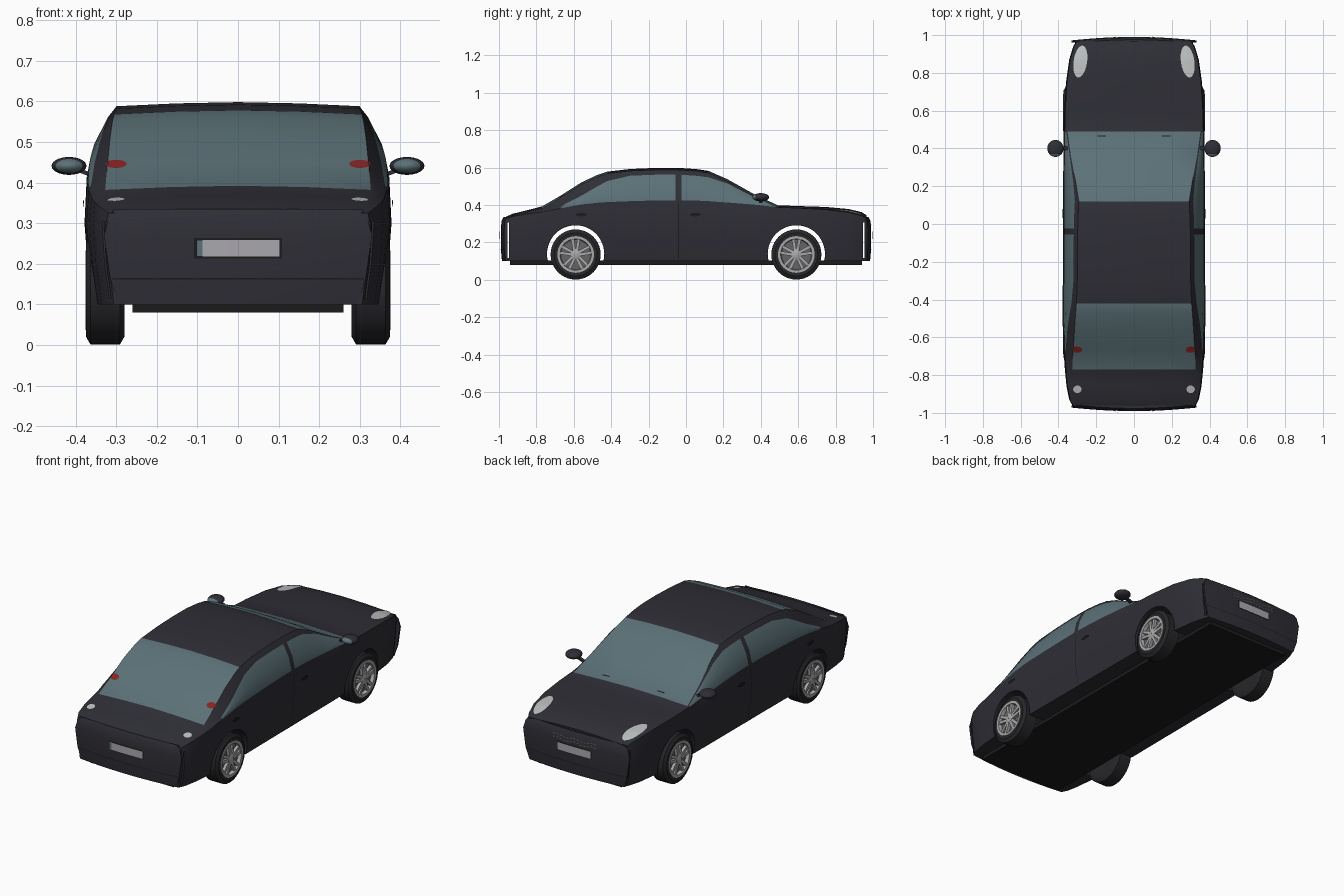
import bpy, bmesh, math
from mathutils import Vector, Matrix
from mathutils.bvhtree import BVHTree

if "Cube" in bpy.data.objects:
    bpy.data.objects.remove(bpy.data.objects["Cube"])


def material(name, r, g, b):
    m = bpy.data.materials.new(name)
    m.use_nodes = True
    m.diffuse_color = (r, g, b, 1)
    m.node_tree.nodes["Principled BSDF"].inputs["Base Color"].default_value = (r, g, b, 1)
    return m


PAINT = material("dark_paint", .027, .027, .036)
GLASS = material("tinted_glass", .105, .165, .185)
BLACK = material("black_trim", .011, .011, .012)
TYRE = material("tyre_rubber", .02, .02, .023)
METAL = material("rim_metal", .4, .4, .41)
SHADE = material("rim_shade", .13, .13, .135)
LAMP = material("clear_lamp", .5, .52, .52)
RED = material("red_lamp", .24, .018, .018)
PLATE = material("plate_grey", .4, .39, .42)

X, Y, Z = Vector((1, 0, 0)), Vector((0, 1, 0)), Vector((0, 0, 1))


def finish(bm, name, mats, angle=35):
    """Turn a bmesh into a smooth-shaded object with crisp edges."""
    bmesh.ops.recalc_face_normals(bm, faces=bm.faces)
    mesh = bpy.data.meshes.new(name)
    bm.to_mesh(mesh)
    bm.free()
    for m in mats:
        mesh.materials.append(m)
    ob = bpy.data.objects.new(name, mesh)
    bpy.context.collection.objects.link(ob)
    smooth(ob, angle)
    return ob


def activate(ob):
    bpy.ops.object.select_all(action='DESELECT')
    ob.select_set(True)
    bpy.context.view_layer.objects.active = ob


def smooth(ob, angle=35):
    activate(ob)
    bpy.ops.object.shade_smooth_by_angle(angle=math.radians(angle))


def box(name, centre, size, mat):
    bm = bmesh.new()
    bmesh.ops.create_cube(bm, size=1, matrix=Matrix.Translation(centre) @ Matrix.Diagonal((*size, 1)))
    return finish(bm, name, [mat])


def cut(target, cutter):
    mod = target.modifiers.new("cut", 'BOOLEAN')
    mod.operation, mod.object, mod.solver = 'DIFFERENCE', cutter, 'EXACT'
    activate(target)
    bpy.ops.object.modifier_apply(modifier=mod.name)
    bpy.data.objects.remove(cutter)


# Body shell: y, half width, belt height, roof half width, top height, pillar share
STATIONS = [
    (-.965, .325, .325, .29, .335, .5), (-.93, .343, .338, .305, .352, .5),
    (-.86, .357, .35, .318, .369, .5), (-.77, .366, .362, .327, .392, .5),
    (-.67, .373, .382, .322, .45, .85), (-.56, .377, .402, .315, .52, .6),
    (-.47, .378, .412, .309, .562, .4), (-.42, .378, .415, .305, .578, .3),
    (-.3, .377, .42, .3, .592, .2), (-.16, .376, .424, .299, .598, .2),
    (-.055, .376, .425, .298, .598, .2), (-.025, .376, .425, .298, .597, .2),
    (.06, .375, .423, .295, .591, .2), (.12, .375, .42, .292, .582, .2),
    (.22, .375, .413, .308, .538, .15), (.36, .374, .402, .334, .46, .15),
    (.49, .372, .388, .352, .398, .5), (.6, .37, .383, .33, .394, .5),
    (.75, .36, .375, .31, .389, .5), (.87, .343, .36, .29, .378, .5),
    (.94, .322, .342, .27, .361, .5), (.965, .308, .328, .26, .345, .5)]


def section(y, w, belt, roof, top, share):
    b, r = Vector((w * .985, y, belt)), Vector((roof, y, top - .01))
    g = r.lerp(b, share)
    bulge = max(0, top - belt - .03) * .09
    mid = b.lerp(g, .5) + Vector((bulge, 0, bulge * .3))
    g += Vector((bulge, 0, bulge)) * .5
    half = [Vector((w * .94, y, .1)), Vector((w * .98, y, .2)), Vector((w, y, .3)),
            b, mid, g, r, Vector((roof * .5, y, top - .003))]
    other = [Vector((-p.x, p.y, p.z)) for p in reversed(half)]
    return half + [Vector((0, y, top))] + other


bm = bmesh.new()
rings = [[bm.verts.new(p) for p in section(*s)] for s in STATIONS]
n = len(rings[0])
for i in range(len(rings) - 1):
    y = (STATIONS[i][0] + STATIONS[i + 1][0]) / 2
    for j in range(n):
        k = (j + 1) % n
        f = bm.faces.new((rings[i][j], rings[i][k], rings[i + 1][k], rings[i + 1][j]))
        strip = min(j, n - 2 - j)
        side = strip in (3, 4) and -.67 < y < .49 and not -.055 < y < -.025
        screen = strip in (6, 7) and (-.77 < y < -.42 or .12 < y < .49)
        f.material_index = int(side or screen)
for ring in (rings[0], rings[-1]):
    bm.faces.new(ring)
body = finish(bm, "body_shell", [PAINT, GLASS], 25)

# Wheel arches and the seams beside the bumpers
for y in (-.59, .59):
    bm = bmesh.new()
    bmesh.ops.create_cone(bm, cap_ends=True, segments=48, radius1=.153, radius2=.153, depth=1,
                          matrix=Matrix.Translation((0, y, .138)) @ Matrix.Rotation(math.pi / 2, 4, 'Y'))
    cut(body, finish(bm, "arch_cutter", []))
    cut(body, box("seam_cutter", (0, math.copysign(.95, y), .21), (1, .009, .19), PAINT))
smooth(body, 25)
box("floor_pan", (0, 0, .092), (.52, 1.88, .024), BLACK)


# Bowed bumper covers
def bumper(name, s):
    bm = bmesh.new()
    rows = [(.1, .295, 0), (.165, .315, .006), (.27, .33, .006), (.315, .318, .002), (.335, .305, -.008)]
    grid = []
    for z, w, out in rows:
        cols = [i / 8 - 1 for i in range(17)]
        grid.append([bm.verts.new((u * w, s * (.966 + out + .018 * (1 - u * u)), z)) for u in cols])
    for a, b in zip(grid, grid[1:]):
        for i in range(16):
            bm.faces.new((a[i], a[i + 1], b[i + 1], b[i]))
    back = bmesh.ops.extrude_face_region(bm, geom=bm.faces[:])["geom"]
    for v in back:
        if isinstance(v, bmesh.types.BMVert):
            v.co.y = s * .962
    return finish(bm, name, [PAINT])


rear_bumper = bumper("rear_bumper", -1)
front_bumper = bumper("front_bumper", 1)


def decal(name, target, centre, size, u, v, mat, round_shape=True, lift=.003):
    """Thin plate laid on the target surface, seen along -(u x v)."""
    tree = BVHTree.FromObject(target, bpy.context.evaluated_depsgraph_get())
    normal = u.cross(v)
    bm = bmesh.new()
    bmesh.ops.create_grid(bm, x_segments=10, y_segments=10, size=1)
    for vert in bm.verts:
        a, b = vert.co.x, vert.co.y
        if round_shape:
            a, b = a * math.sqrt(1 - b * b / 2), b * math.sqrt(1 - a * a / 2)
        p = Vector(centre) + u * a * size[0] + v * b * size[1]
        hit = tree.ray_cast(p + normal * 2, -normal)[0]
        vert.co = (hit or p) + normal * lift
    ob = finish(bm, name, [mat])
    if ob.data.polygons[0].normal.dot(normal) < 0:
        ob.data.flip_normals()
    return ob


# Lamps, handles and door seams on both sides
for s, tag in ((1, "left"), (-1, "right")):
    lean = (Y + X * s * -.12).normalized()
    decal("headlight_" + tag, body, (s * .284, .86, 0), (.036, .085), X, lean, LAMP)
    decal("rear_marker_" + tag, body, (s * .3, -.875, 0), (.022, .02), X, Y, LAMP)
    decal("brake_lamp_" + tag, body, (s * .3, 0, .446), (.026, .01), X, -Y.cross(X), RED)
    decal("door_seam_" + tag, body, (0, -.04, .26), (.002, .15), Y * s, Z, BLACK, False, .001)
    decal("wiper_" + tag, body, (s * .17, .465, 0), (.022, .003), X, Y, BLACK, False)
    for y, door in ((-.56, "rear"), (.05, "front")):
        decal(f"{door}_door_handle_{tag}", body, (0, y, .348), (.03, .009), Y * s, Z, BLACK, True, .007)

# Number plates and bumper crease
for target, u, tag in ((rear_bumper, X, "rear"), (front_bumper, -X, "front")):
    decal(tag + "_plate_frame", target, (0, 0, .238), (.108, .025), u, Z, BLACK, False)
    decal(tag + "_plate", target, (0, 0, .238), (.102, .02), u, Z, PLATE, False, .006)
    decal(tag + "_crease", target, (0, 0, .163), (.31, .0015), u, Z, BLACK, False, .001)
decal("plate_band", rear_bumper, (-.095, 0, .238), (.007, .02), X, Z, GLASS, False, .008)

# Grille made of short bright dashes
for row in range(2):
    for i in range(-6, 7):
        z = .298 - row * .018 + .004 * math.cos(i * 1.2)
        decal("grille_dash", front_bumper, (i * .021, 0, z), (.007, .002), -X, Z, SHADE, False)


# Wheels
def lathe(bm, profile, index):
    verts = [bm.verts.new((x, 0, r)) for x, r in profile]
    edges = [bm.edges.new(pair) for pair in zip(verts, verts[1:])]
    old = set(bm.faces)
    bmesh.ops.spin(bm, geom=verts + edges, cent=(0, 0, 0), axis=X, angle=math.tau, steps=40, use_merge=True)
    for f in set(bm.faces) - old:
        f.material_index = index


bm = bmesh.new()
lathe(bm, [(-.04, .02), (-.045, .09), (-.047, .115), (-.036, .134), (.036, .134),
           (.047, .115), (.045, .096), (.02, .09)], 0)
lathe(bm, [(.03, .098), (.049, .098), (.049, .084), (.03, .08)], 1)
lathe(bm, [(.026, .092), (.026, .001)], 2)
lathe(bm, [(.02, .024), (.046, .024), (.049, .018), (.049, .001)], 1)
for i in range(5):
    turn = Matrix.Rotation(i * math.tau / 5, 4, 'X')
    for side in (-1, 1):
        place = Matrix.Translation((.037, side * .012, .052)) @ Matrix.Rotation(side * -.16, 4, 'X')
        made = bmesh.ops.create_cube(bm, size=1, matrix=turn @ place @ Matrix.Diagonal((.016, .016, .072, 1)))
        for f in {f for v in made["verts"] for f in v.link_faces}:
            f.material_index = 1
wheel = finish(bm, "wheel_rear_left", [TYRE, METAL, SHADE])
wheel.location = (.327, -.59, .135)
for x, y, tag in ((-1, -1, "rear_right"), (1, 1, "front_left"), (-1, 1, "front_right")):
    copy = bpy.data.objects.new("wheel_" + tag, wheel.data)
    copy.location = (x * .327, y * .59, .135)
    copy.rotation_euler.z = math.pi if x < 0 else 0
    bpy.context.collection.objects.link(copy)

# Door mirrors with glass on the face looking back
for s, tag in ((1, "left"), (-1, "right")):
    bm = bmesh.new()
    bmesh.ops.create_uvsphere(bm, u_segments=28, v_segments=18, radius=1)
    bmesh.ops.rotate(bm, verts=bm.verts, matrix=Matrix.Rotation(math.pi / 2, 3, 'X'))
    for f in bm.faces:
        f.material_index = int(f.calc_center_median().y < -.6)
    bmesh.ops.scale(bm, verts=bm.verts, vec=(.043, .045, .022))
    bmesh.ops.translate(bm, verts=bm.verts, vec=(s * .416, .4, .441))
    finish(bm, "mirror_" + tag, [PAINT, GLASS])
    arm = box("mirror_arm_" + tag, (0, 0, 0), (.05, .018, .01), PAINT)
    arm.location = (s * .375, .4, .424)
    arm.rotation_euler.y = -s * .35
